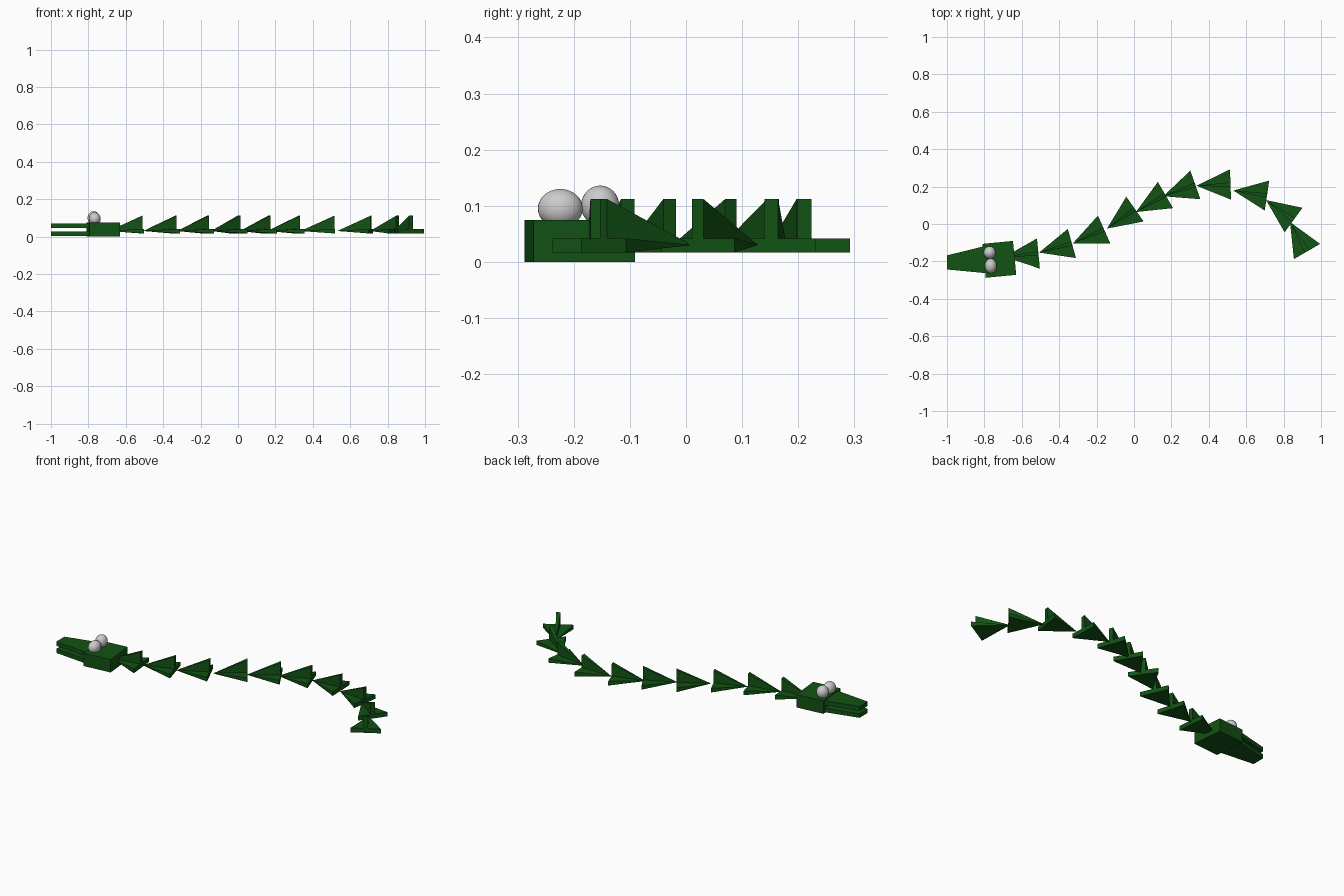
import bpy, bmesh, math
from mathutils import Vector, Matrix

if "Cube" in bpy.data.objects:
    bpy.data.objects.remove(bpy.data.objects["Cube"])


def material(name, rgb):
    m = bpy.data.materials.new(name)
    m.diffuse_color = (*rgb, 1)
    m.use_nodes = True
    m.node_tree.nodes["Principled BSDF"].inputs["Base Color"].default_value = m.diffuse_color
    return m


GREEN = material("dark green", (0.006, 0.085, 0.007))
GREY = material("pale grey", (0.6, 0.6, 0.6))


def finish(bm, name, mat):
    bmesh.ops.recalc_face_normals(bm, faces=bm.faces)
    me = bpy.data.meshes.new(name)
    bm.to_mesh(me)
    bm.free()
    me.materials.append(mat)
    ob = bpy.data.objects.new(name, me)
    bpy.context.collection.objects.link(ob)
    return ob


def prism(name, outline, z0, z1):
    """Upright prism from a flat outline."""
    bm = bmesh.new()
    low = [bm.verts.new((x, y, z0)) for x, y in outline]
    high = [bm.verts.new((x, y, z1)) for x, y in outline]
    bm.faces.new(low)
    bm.faces.new(high)
    n = len(outline)
    for i in range(n):
        j = (i + 1) % n
        bm.faces.new((low[i], low[j], high[j], high[i]))
    return finish(bm, name, GREEN)


def wedge(name, x, y, deg, half, z0, z1, length=0.182, tip_z=0.03):
    """Pyramid lying on its side: upright base at the rear, tip in front."""
    bm = bmesh.new()
    base = [bm.verts.new(c) for c in
            ((0, -half, z0), (0, half, z0), (0, half, z1), (0, -half, z1))]
    tip = bm.verts.new((-length, 0, tip_z))
    bm.faces.new(base)
    for i in range(4):
        bm.faces.new((base[i], base[(i + 1) % 4], tip))
    bm.transform(Matrix.Translation((x, y, 0)) @ Matrix.Rotation(math.radians(deg), 4, 'Z'))
    return finish(bm, name, GREEN)


# Body links: rear middle and heading
LINKS = [(-0.511, -0.158, 5.5), (-0.332, -0.104, 15.5), (-0.16, -0.029, 24),
         (0.005, 0.08, 35), (0.168, 0.155, 30), (0.328, 0.209, 19.5),
         (0.516, 0.211, 2), (0.711, 0.152, -8.5), (0.853, 0.021, -36),
         (0.925, -0.147, -60)]
for i, (x, y, deg) in enumerate(LINKS, 1):
    wedge(f"body_plate_{i}", x, y, deg, 0.081, 0.017, 0.042)
    wedge(f"back_fin_{i}", x, y, deg, 0.0125, 0.028, 0.112)

# Head block
rot = Matrix.Rotation(math.radians(5.5), 2)
corners = [rot @ Vector(c) + Vector((-0.72, -0.189)) for c in
           ((-0.082, -0.091), (0.082, -0.091), (0.082, 0.091), (-0.082, 0.091))]
prism("head", corners, 0, 0.075)

# Jaws, tapering to the front with a gap between them
JAW = [(-1, -0.243), (-0.79, -0.263), (-0.79, -0.116), (-1, -0.168)]
prism("upper_jaw", JAW, 0.045, 0.07)
prism("lower_jaw", JAW, 0.004, 0.028)

# Eyes
for name, loc, size in (("near_eye", (-0.766, -0.224, 0.095), (0.032, 0.04, 0.035)),
                        ("far_eye", (-0.772, -0.153, 0.1), (0.032, 0.034, 0.036))):
    bm = bmesh.new()
    bmesh.ops.create_uvsphere(bm, u_segments=32, v_segments=16, radius=1)
    bm.transform(Matrix.Translation(loc) @ Matrix.Diagonal((*size, 1)))
    for f in bm.faces:
        f.smooth = True
    finish(bm, name, GREY)
